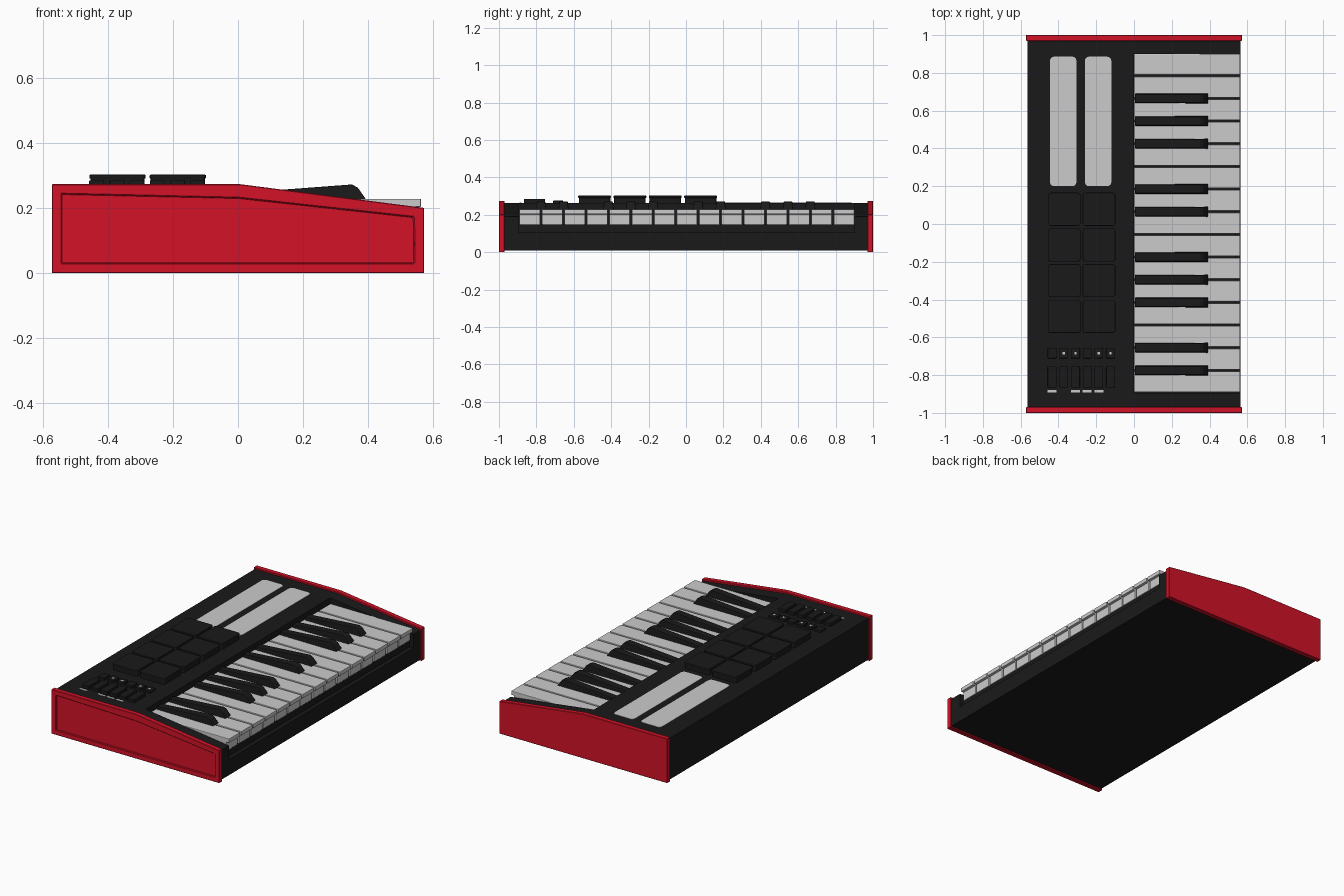
import bpy, bmesh
from mathutils import Vector

if "Cube" in bpy.data.objects:
    bpy.data.objects.remove(bpy.data.objects["Cube"])


def material(name, rgb):
    m = bpy.data.materials.new(name)
    m.diffuse_color = (*rgb, 1)
    m.use_nodes = True
    m.node_tree.nodes["Principled BSDF"].inputs["Base Color"].default_value = m.diffuse_color
    return m


BLACK = material("black_plastic", (0.010, 0.010, 0.010))
RED = material("red_plastic", (0.65, 0.006, 0.02))


def finish(bm, name, mat=None, bevel=0.0, segs=2):
    bmesh.ops.recalc_face_normals(bm, faces=bm.faces)
    me = bpy.data.meshes.new(name)
    bm.to_mesh(me)
    bm.free()
    ob = bpy.data.objects.new(name, me)
    bpy.context.collection.objects.link(ob)
    if mat:
        me.materials.append(mat)
    if bevel:
        mod = ob.modifiers.new("soft_edges", 'BEVEL')
        mod.width, mod.segments = bevel, segs
        mod.limit_method, mod.angle_limit = 'ANGLE', 0.6
    return ob


def extrude_xz(profile, y0, y1):
    """Solid with an x-z profile running from y0 to y1."""
    bm = bmesh.new()
    face = bm.faces.new([bm.verts.new((x, y0, z)) for x, z in profile])
    ext = bmesh.ops.extrude_face_region(bm, geom=[face], use_keep_orig=True)
    moved = [v for v in ext["geom"] if isinstance(v, bmesh.types.BMVert)]
    bmesh.ops.translate(bm, verts=moved, vec=(0, y1 - y0, 0))
    bmesh.ops.recalc_face_normals(bm, faces=bm.faces)
    return bm


def rounded_box(name, cx, cy, sx, sy, z0, z1, radius=0.0, mat=None, bevel=0.0):
    """Box with rounded upright corners."""
    bm = bmesh.new()
    bmesh.ops.create_cube(bm, size=1)
    for v in bm.verts:
        v.co = Vector((cx + v.co.x * sx, cy + v.co.y * sy, z0 + (v.co.z + 0.5) * (z1 - z0)))
    if radius:
        upright = [e for e in bm.edges if abs(e.verts[0].co.z - e.verts[1].co.z) > 1e-5]
        bmesh.ops.bevel(bm, geom=upright, offset=radius, segments=4,
                        profile=0.5, affect='EDGES')
    return finish(bm, name, mat, bevel)


# Red side panels, the front one with a recessed field
panel = [(-0.572, 0), (0.572, 0), (0.572, 0.2), (0.005, 0.273), (-0.572, 0.273)]
bm = extrude_xz(panel, -1.0, -0.97)
outer = [f for f in bm.faces if f.normal.y < -0.9]
bmesh.ops.inset_region(bm, faces=outer, thickness=0.042, depth=0)
bmesh.ops.inset_region(bm, faces=outer, thickness=0.0005, depth=-0.008)
finish(bm, "front_side_panel", RED, 0.002, 1)
finish(extrude_xz(panel, 0.97, 1.0), "back_side_panel", RED, 0.002, 1)

# Black chassis: stepped middle with key bay and front groove, full-height cheeks at the ends
middle = [(-0.565, 0.008), (0.565, 0.008), (0.565, 0.105), (0.54, 0.105),
          (0.54, 0.15), (-0.002, 0.15), (-0.002, 0.263), (-0.565, 0.263)]
cheek = [(-0.565, 0.008), (0.565, 0.008), (0.565, 0.19), (0.0, 0.263), (-0.565, 0.263)]
finish(extrude_xz(middle, -0.895, 0.9), "chassis_middle", BLACK)
finish(extrude_xz(cheek, -0.97, -0.895), "chassis_front_cheek", BLACK)
finish(extrude_xz(cheek, 0.9, 0.97), "chassis_back_cheek", BLACK)

# White keys with an overhanging front lip
PITCH, START = 0.12, -0.895
white = [(0.0, 0.148), (0.545, 0.148), (0.545, 0.203), (0.562, 0.203),
         (0.562, 0.228), (0.0, 0.228)]
for i in range(15):
    y = START + i * PITCH
    finish(extrude_xz(white, y + 0.005, y + PITCH - 0.005), f"white_key_{i + 1}", None, 0.003)

# Black keys, rising to a slanted nose and narrowing towards the top
black = [(0.005, 0.2), (0.392, 0.2), (0.392, 0.228), (0.368, 0.262), (0.35, 0.272), (0.005, 0.246)]
for i in range(14):
    if i % 7 in (2, 6):
        continue
    y = START + (i + 1) * PITCH
    bm = extrude_xz(black, y - 0.028, y + 0.028)
    for v in bm.verts:
        if v.co.z > 0.24:
            v.co.y = y + (v.co.y - y) * 0.82
    finish(bm, f"black_key_{i + 1}", BLACK, 0.004)

# Touch strips
for name, x in (("left_touch_strip", -0.375), ("right_touch_strip", -0.19)):
    rounded_box(name, x, 0.543, 0.14, 0.686, 0.25, 0.265, 0.022)

# Drum pads: base with a thin cap
for c, x in enumerate((-0.37, -0.185)):
    for r in range(4):
        y = 0.078 - r * 0.189
        rounded_box(f"pad_base_{c}_{r}", x, y, 0.166, 0.168, 0.255, 0.292, 0.012, BLACK)
        rounded_box(f"pad_cap_{c}_{r}", x, y, 0.173, 0.175, 0.29, 0.302, 0.014, BLACK, 0.003)

# Two rows of buttons with indicator lights
for i in range(6):
    x = -0.434 + i * 0.062
    rounded_box(f"small_button_{i + 1}", x, -0.684, 0.046, 0.054, 0.255, 0.275, 0.004, BLACK, 0.002)
    rounded_box(f"long_button_{i + 1}", x, -0.81, 0.046, 0.112, 0.255, 0.284, 0.004, BLACK, 0.002)
    if i in (1, 2, 4, 5):
        rounded_box(f"button_light_{i + 1}", x, -0.684, 0.012, 0.014, 0.27, 0.276)
    if i in (0, 2, 3, 4):
        rounded_box(f"row_light_{i + 1}", x, -0.885, 0.048, 0.012, 0.26, 0.265)
